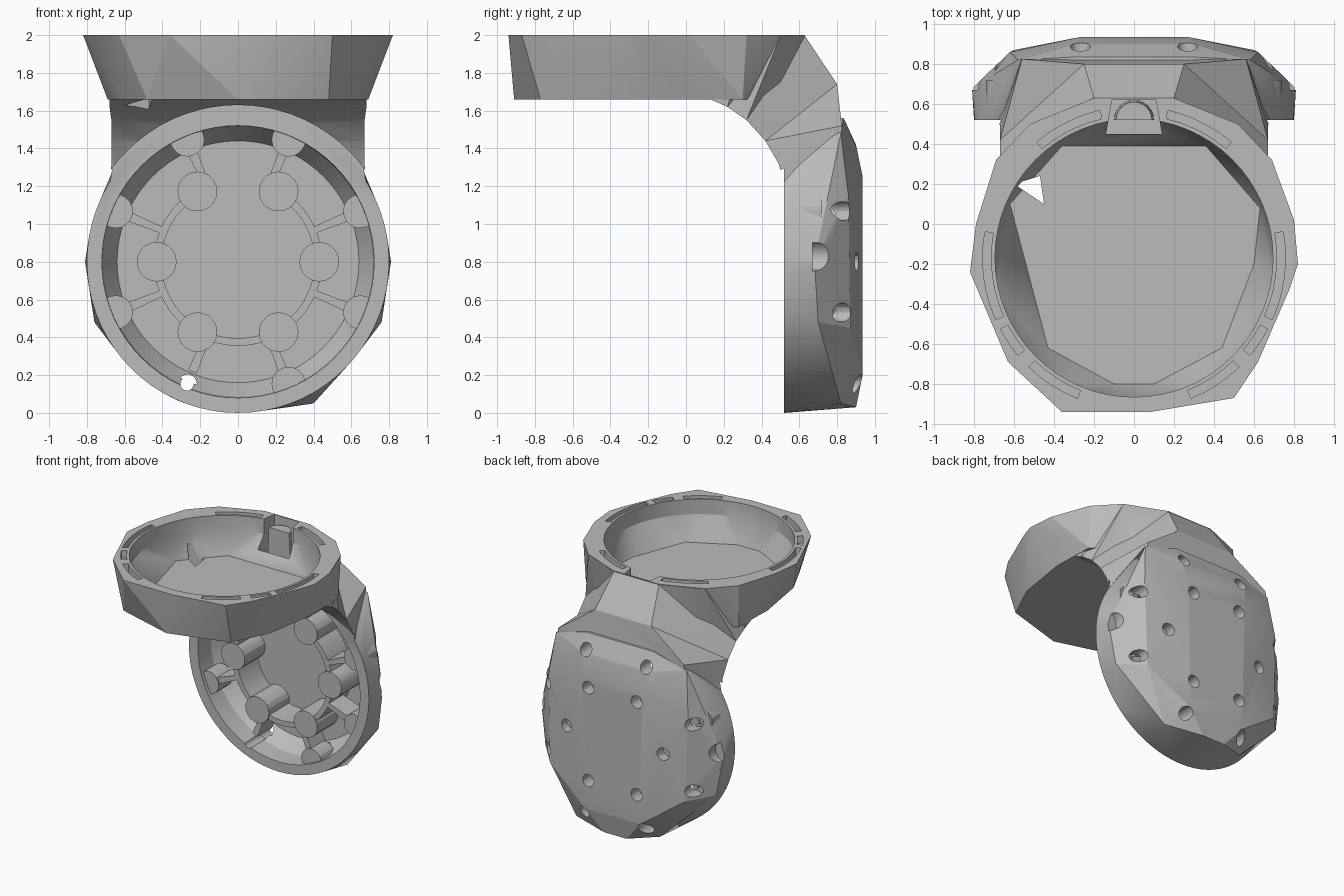
import bpy, bmesh
from math import sin, cos, pi, radians

if "Cube" in bpy.data.objects:
    bpy.data.objects.remove(bpy.data.objects["Cube"], do_unlink=True)

grey = bpy.data.materials.new("plain_grey")
grey.use_nodes = True
COLOUR = (0.5, 0.5, 0.5, 1)
grey.diffuse_color = COLOUR
for node in grey.node_tree.nodes:
    if node.type == "BSDF_PRINCIPLED":
        node.inputs["Base Color"].default_value = COLOUR

CUP_Y = -0.17   # centre of the horizontal cup
DISH_Z = 0.8    # centre of the upright dish


def finish(bm, name):
    bmesh.ops.recalc_face_normals(bm, faces=bm.faces)
    mesh = bpy.data.meshes.new(name)
    bm.to_mesh(mesh)
    bm.free()
    mesh.materials.append(grey)
    obj = bpy.data.objects.new(name, mesh)
    bpy.context.collection.objects.link(obj)
    return obj


def hull(name, points):
    bm = bmesh.new()
    for p in points:
        bm.verts.new(p)
    bmesh.ops.convex_hull(bm, input=bm.verts)
    loose = [v for v in bm.verts if not v.link_faces]
    bmesh.ops.delete(bm, geom=loose, context="VERTS")
    bmesh.ops.dissolve_limit(bm, angle_limit=0.01, verts=bm.verts, edges=bm.edges)
    return finish(bm, name)


def upright(x, z, r, y, n=20):
    return [(x + r * cos(2 * pi * i / n), y, z + r * sin(2 * pi * i / n)) for i in range(n)]


def level(r, z, n=64):
    return [(r * cos(2 * pi * i / n), CUP_Y + r * sin(2 * pi * i / n), z) for i in range(n)]


def peg(name, x, z, r, y0, y1, n=20):
    return hull(name, upright(x, z, r, y0, n) + upright(x, z, r, y1, n))


def both(points):
    return [(s * x, y, z) for x, y, z in points for s in (1, -1)]


def arc_wall(name, r0, r1, a0, a1, h0, h1, flat):
    # curved bar, lying in the cup rim (flat) or standing in the dish
    bm = bmesh.new()
    n = max(3, int(abs(a1 - a0) / 5))
    rows = []
    for i in range(n + 1):
        a = radians(a0 + (a1 - a0) * i / n)
        row = []
        for r, h in ((r0, h0), (r1, h0), (r1, h1), (r0, h1)):
            u, v = r * cos(a), r * sin(a)
            row.append(bm.verts.new((u, CUP_Y + v, h) if flat else (u, h, DISH_Z + v)))
        rows.append(row)
    for p, q in zip(rows, rows[1:]):
        for k in range(4):
            bm.faces.new((p[k], p[(k + 1) % 4], q[(k + 1) % 4], q[k]))
    bm.faces.new(rows[0])
    bm.faces.new(rows[-1])
    return finish(bm, name)


def combine(target, tool, operation):
    tool.hide_render = True
    mod = target.modifiers.new("cut", "BOOLEAN")
    mod.operation, mod.solver, mod.object = operation, "EXACT", tool
    bpy.context.view_layer.update()
    dg = bpy.context.evaluated_depsgraph_get()
    mesh = bpy.data.meshes.new_from_object(target.evaluated_get(dg))
    target.modifiers.clear()
    target.data = mesh
    bpy.data.objects.remove(tool, do_unlink=True)


# Faceted outside of the cup
cup_top = [(-.36, -.94), (.08, -.94), (.5, -.87), (.62, -.69), (-.63, -.69), (.78, -.32),
           (-.82, -.24), (.82, -.2), (.8, .02), (-.79, 0), (.69, .32), (-.69, .32),
           (.52, .5), (-.52, .5), (.2, .63), (-.2, .63)]
cup_low = [(0, -.91), (.48, -.77), (.62, -.48), (.69, -.05), (.68, .3), (.4, .5)]
body = hull("bracket_body", [(x, y, 2) for x, y in cup_top] +
            both([(x, y, 1.66) for x, y in cup_low]))

# Faceted outside of the dish, running up behind the neck
dish = hull("dish_shell", upright(0, DISH_Z, .8, .52, 72) + both([
    (.81, .68, .8), (.76, .7, .48), (.25, .935, .2), (.27, .935, 1.25), (.3, .9, 1.42),
    (.6, .87, .45), (.62, .86, 1.15), (.58, .82, 1.48), (.3, .835, 1.56), (.1, .9, .03)]) +
    [(.4, .82, .05), (-.33, .8, .07)])

# Curved neck joining the two, from matching front and back outlines: depth, height, half width
neck_front = [(.0, 1.668, .66), (.12, 1.664, .68), (.22, 1.62, .68), (.32, 1.55, .67),
              (.42, 1.44, .67), (.49, 1.32, .67), (.525, 1.2, .68), (.525, 1.0, .7)]
neck_back = [(.0, 1.995, .7), (.32, 1.995, .685), (.5, 1.995, .52), (.63, 1.995, .2),
             (.8, 1.74, .25), (.825, 1.52, .56), (.82, 1.25, .58), (.8, 1.0, .56)]
bm = bmesh.new()
loops = [[bm.verts.new((s * w, y, z)) for y, z, w in line]
         for line, s in ((neck_front, 1), (neck_back, 1), (neck_back, -1), (neck_front, -1))]
for a, b in zip(loops, loops[1:] + loops[:1]):
    for i in range(len(a) - 1):
        bm.faces.new((a[i], a[i + 1], b[i + 1], b[i]))
for end in (0, -1):
    bm.faces.new([line[end] for line in loops])
bmesh.ops.recalc_face_normals(bm, faces=bm.faces)
bmesh.ops.triangulate(bm, faces=bm.faces)
neck = finish(bm, "neck")

combine(body, neck, "UNION")
combine(body, dish, "UNION")

# Hollow of the cup with its angular floor, the round clearance under the neck
# and the hollow of the dish
floor = [(-.62, .1), (-.43, -.62), (-.1, -.8), (.1, -.8), (.44, -.62), (.6, -.2),
         (.63, .08), (.36, .39), (-.36, .39)]
cutters = [hull("cup_hollow", level(.695, 2.05) + level(.695, 1.88) +
                [(x, y, 1.69) for x, y in floor]),
           peg("neck_clearance", 0, DISH_Z, .83, -.05, .519, 72),
           hull("dish_hollow", upright(0, DISH_Z, .73, .25, 72) +
                upright(0, DISH_Z, .715, .68, 72) + upright(0, DISH_Z, .64, .81, 72))]

# Arc slots in the cup rim, and the notch at its back
for a0, a1 in ((50, 77), (-24, 10), (-40, -28), (-68, -46)):
    for start, end in ((a0, a1), (180 - a1, 180 - a0)):
        cutters.append(arc_wall("rim_slot", .715, .757, start, end, 1.94, 2.05, True))
cutters.append(hull("rim_notch", both([(x, y, z) for x, y in ((.14, .45), (.11, .62))
                                       for z in (1.73, 2.05)])))

# Screw holes in the back, side pockets and two small breakthroughs
inner = [(.43 * cos(radians(a)), DISH_Z + .43 * sin(radians(a))) for a in range(0, 360, 60)]
outer = [(.7 * cos(radians(a + .5)), DISH_Z + .7 * sin(radians(a + .5)))
         for a in range(22, 360, 45)]
for x, z in inner:
    cutters.append(peg("screw_hole", x, z, .05, .83, 1.0))
for x, z in outer:
    cutters.append(peg("screw_hole", x, z, .05, .73, 1.0))
for s in (1, -1):
    cutters.append(peg("side_pocket", s * .68, 1.54, .08, .53, .71))
    cutters.append(peg("side_pocket", s * .81, .83, .08, .67, .78))
cutters.append(peg("through_hole", -.27, .153, .035, .4, 1.0))
cutters.append(hull("floor_gap", [(x, y, z) for x, y in ((-.6, .2), (-.47, .24), (-.45, .1))
                                  for z in (1.4, 1.8)]))
for tool in cutters:
    combine(body, tool, "DIFFERENCE")

# Bosses and ribs inside the dish
parts = [body]
for x, z in inner:
    parts.append(peg("inner_boss", x, z, .105, .55, .82))
for x, z in outer:
    if not (x < 0 and z < .3):
        parts.append(peg("outer_boss", x, z, .09, .55, .72))
parts.append(arc_wall("ring_rib", .405, .445, 120, 420, .56, .82, False))
for a in range(22, 360, 45):
    reach = .63 if a == 247 else .68
    parts.append(arc_wall("spoke_rib", .43, reach, a - 1.8, a + 2.8, .56, .74, False))

# Rounded post in the rim notch
post = level(.1, 1.72, 24) + level(.09, 1.94, 24)
parts.append(hull("notch_post", [(x, y + .69, z) for x, y, z in post if y >= CUP_Y - .001]))

for obj in parts:
    bpy.ops.object.select_all(action="DESELECT")
    obj.select_set(True)
    bpy.context.view_layer.objects.active = obj
    bpy.ops.object.shade_smooth_by_angle(angle=radians(18))
